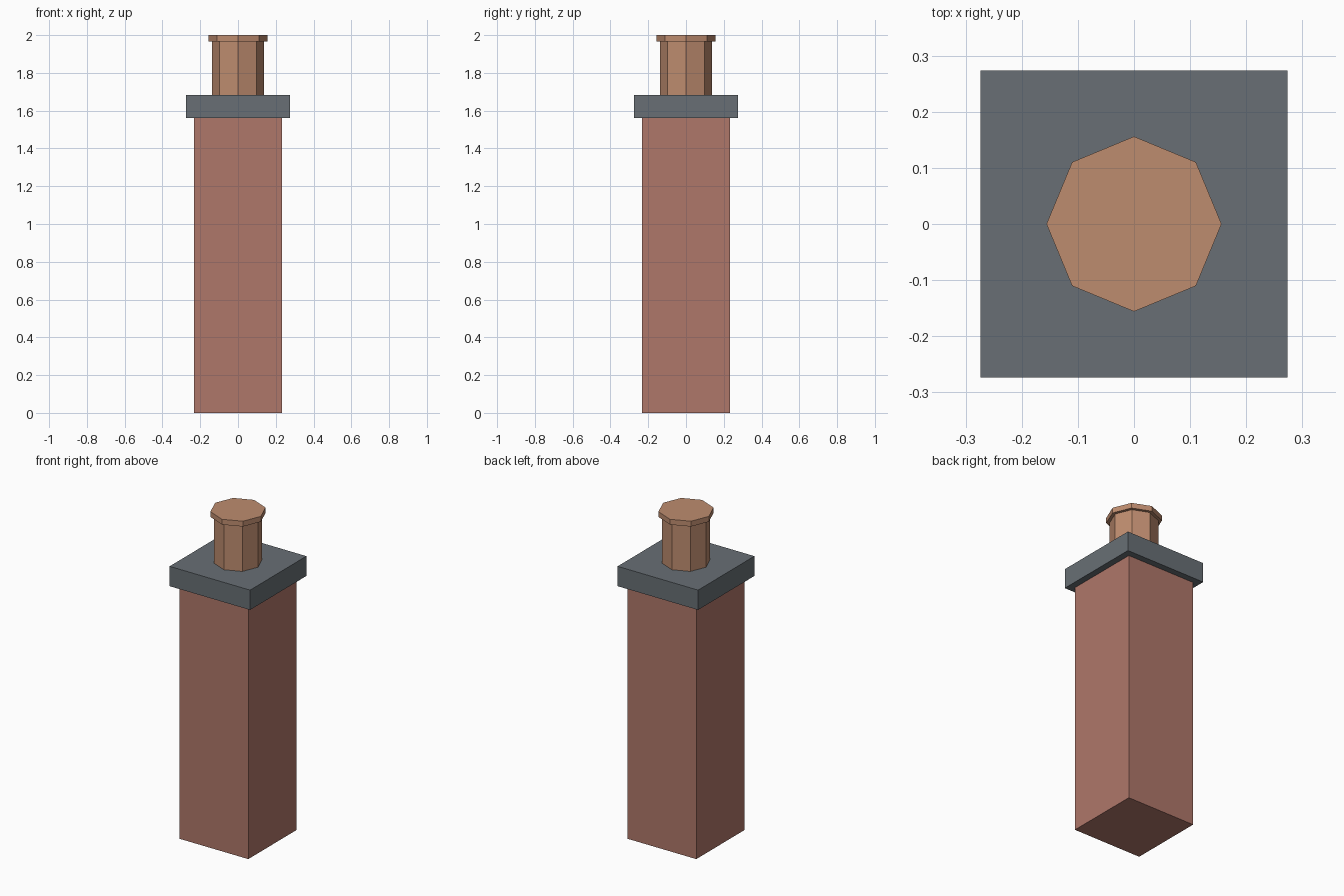
import bpy

if "Cube" in bpy.data.objects:
    bpy.data.objects.remove(bpy.data.objects["Cube"])


def material(name, rgb):
    mat = bpy.data.materials.new(name)
    mat.diffuse_color = (*rgb, 1.0)
    mat.use_nodes = True
    mat.node_tree.nodes["Principled BSDF"].inputs["Base Color"].default_value = mat.diffuse_color
    return mat


def block(name, half, z0, z1, mat):
    bpy.ops.mesh.primitive_cube_add(size=1, location=(0, 0, (z0 + z1) / 2))
    ob = bpy.context.object
    ob.name = name
    ob.scale = (2 * half, 2 * half, z1 - z0)
    bpy.ops.object.transform_apply(location=False, rotation=False, scale=True)
    ob.data.materials.append(mat)


def octagon(name, radius, z0, z1, mat):
    bpy.ops.mesh.primitive_cylinder_add(vertices=8, radius=radius, depth=z1 - z0,
                                        location=(0, 0, (z0 + z1) / 2))
    ob = bpy.context.object
    ob.name = name
    ob.data.materials.append(mat)


brick = material("brick", (0.43, 0.184, 0.144))
slate = material("slate", (0.138, 0.159, 0.178))
clay = material("clay", (0.514, 0.262, 0.159))

# Brick stack and overhanging slab
block("chimney_stack", 0.234, 0.0, 1.56, brick)
block("cap_slab", 0.274, 1.56, 1.682, slate)

# Eight-sided clay pot with a wider rim
octagon("chimney_pot", 0.137, 1.682, 1.967, clay)
octagon("pot_rim", 0.156, 1.967, 2.0, clay)
